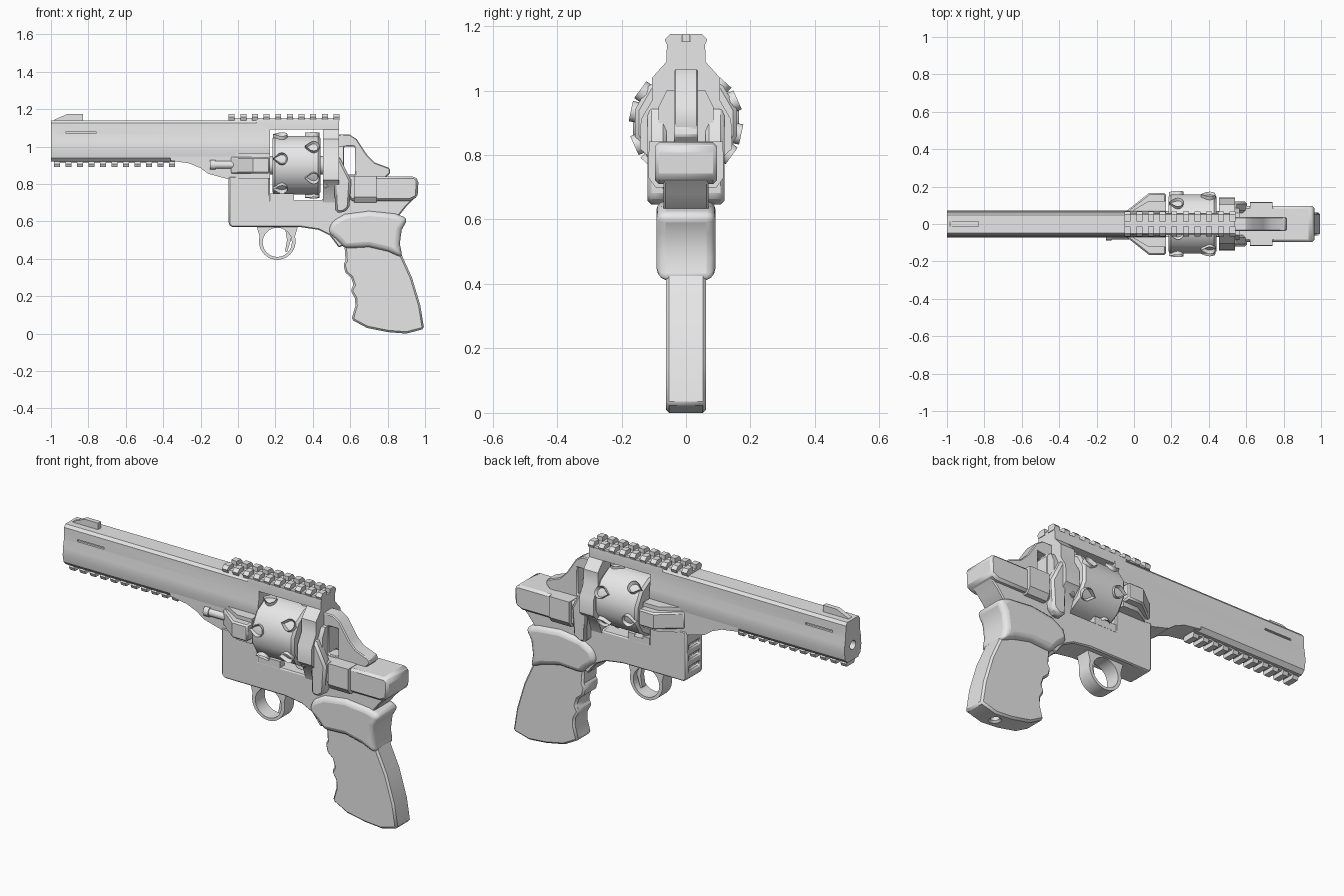
import bpy, bmesh
from math import cos, sin, pi, radians
from mathutils import Matrix

default_cube = bpy.data.objects.get("Cube")
if default_cube:
    bpy.data.objects.remove(default_cube)

steel = bpy.data.materials.new("grey_steel")
steel.use_nodes = True
steel.diffuse_color = (.8, .8, .8, 1)
steel.node_tree.nodes["Principled BSDF"].inputs["Base Color"].default_value = steel.diffuse_color
parts = []


def add_object(name, bm):
    bmesh.ops.recalc_face_normals(bm, faces=bm.faces)
    mesh = bpy.data.meshes.new(name)
    bm.to_mesh(mesh)
    bm.free()
    mesh.materials.append(steel)
    obj = bpy.data.objects.new(name, mesh)
    bpy.context.collection.objects.link(obj)
    parts.append(obj)
    return obj


def bevel(obj, width, segments=1):
    mod = obj.modifiers.new("edge_bevel", "BEVEL")
    mod.width, mod.segments = width, segments
    mod.limit_method, mod.angle_limit = "ANGLE", radians(40)
    return obj


def prism(name, profile, low, high, axis="Y"):
    """Extrude a profile along an axis; the profile uses the other two axes."""
    place = {"X": lambda u, v, w: (w, u, v),
             "Y": lambda u, v, w: (u, w, v),
             "Z": lambda u, v, w: (u, v, w)}[axis]
    bm = bmesh.new()
    ends = [[bm.verts.new(place(u, v, w)) for u, v in profile] for w in (low, high)]
    for end in ends:
        bm.faces.new(end)
    for i in range(len(profile)):
        bm.faces.new((ends[0][i - 1], ends[0][i], ends[1][i], ends[1][i - 1]))
    return add_object(name, bm)


def slab(name, profile, half):
    return prism(name, profile, -half, half)


def section(name, half_profile, low, high):
    """Extrude a left-right symmetric cross-section along x."""
    mirrored = [(-y, z) for y, z in reversed(half_profile)]
    return prism(name, half_profile + mirrored, low, high, "X")


def box(name, x, y, z):
    return prism(name, [(x[0], z[0]), (x[1], z[0]), (x[1], z[1]), (x[0], z[1])], y[0], y[1])


def circle(u, v, radius, sides=32, start=0):
    return [(u + radius * cos(start + 2 * pi * i / sides),
             v + radius * sin(start + 2 * pi * i / sides)) for i in range(sides)]


def cut(target, cutter):
    cutter.hide_render = True
    mod = target.modifiers.new("cut", "BOOLEAN")
    mod.operation, mod.solver, mod.object = "DIFFERENCE", "EXACT", cutter
    bpy.context.view_layer.objects.active = target
    bpy.ops.object.modifier_apply(modifier=mod.name)
    parts.remove(cutter)
    bpy.data.objects.remove(cutter)


# Barrel with bore and side slots
barrel = section("barrel", [(.048, 1.14), (.06, 1.125), (.062, 1.06), (.07, 1.02),
                            (.072, .98), (.065, .94), (.045, .92)], -1, .17)
cut(barrel, prism("bore", circle(0, 1, .024), -1.1, -.7, "X"))
for side in (-1, 1):
    cut(barrel, box("slot", (-.92, -.76), sorted((side * .05, side * .1)), (1.07, 1.081)))
slab("front_sight", [(-.99, 1.13), (-.98, 1.145), (-.91, 1.175), (-.83, 1.175), (-.83, 1.13)], .013)
slab("underlug", [(-.36, .925), (-.26, .91), (-.2, .885), (-.16, .855), (-.05, .825),
                  (.17, .82), (.17, 1), (-.36, 1)], .066)

# Accessory rails
section("lower_rail_base", [(.03, .93), (.03, .912)], -.98, -.34)
for i in range(11):
    x = -.985 + i * .0615
    section("lower_rail_tooth", [(.03, .92), (.04, .908), (.032, .89)], x, x + .032)
section("top_strap", [(.058, 1.145), (.06, 1.125), (.06, 1.09)], .1, .54)
section("upper_rail_base", [(.05, 1.152), (.058, 1.135)], -.05, .54)
for i in range(10):
    x = -.05 + i * .0623
    for side in (-1, 1):
        prism("upper_rail_tooth", [(side * y, z) for y, z in (
            (.014, 1.14), (.058, 1.14), (.066, 1.158), (.05, 1.175), (.014, 1.175))],
            x, x + .032, "X")

# Lower frame, with grooves in its front
frame = slab("frame", [(-.05, .84), (.17, .84), (.17, .715), (.455, .715), (.455, .835),
                       (.95, .835), (.95, .73), (.9, .68), (.86, .63), (.54, .46), (.49, .525),
                       (.43, .555), (.33, .57), (-.035, .57), (-.05, .585)], .07)
for i in range(3):
    z = .62 + i * .06
    cut(frame, box("groove", (-.1, -.035), (-.045, .045), (z, z + .022)))
bevel(frame, .006)
bevel(slab("frame_rear_block", [(.54, .84), (.945, .84), (.965, .82), (.96, .73), (.92, .71),
                                (.6, .71)], .096), .012)
section("frame_side_plates", [(.115, .842), (.117, .73), (.095, .7)], .62, .74)

# Rear upright and recoil shield
section("rear_upright", [(.058, 1.135), (.06, 1.09), (.105, 1.04), (.105, .97), (.14, .91),
                         (.143, .82), (.1, .78), (.07, .7)], .455, .54)
section("upright_back", [(.06, 1.0), (.085, .95), (.085, .82)], .53, .565)
for side in (-1, 1):
    y = sorted((side * .06, side * .119))
    bevel(prism("shield_tip", [(.455, .95), (.54, .95), (.605, .82), (.595, .67), (.56, .645),
                               (.52, .65), (.515, .8), (.455, .77)], *y), .012)

# Hammer with a see-through opening
hammer = slab("hammer", [(.535, 1.065), (.595, 1.065), (.635, 1.04), (.69, .955), (.73, .915),
                         (.81, .885), (.815, .86), (.79, .835), (.535, .835)], .038)
cut(hammer, box("hammer_hole", (.568, .625), (-.1, .1), (.85, 1)))
bevel(hammer, .005)

# Crane wings in front of the cylinder, ejector rod and axle
wing = [(-.04, .05), (-.04, .07), (.08, .165), (.17, .165), (.17, .05)]
for side in (-1, 1):
    bevel(prism("crane_wing", [(x, side * y) for x, y in wing], .855, .945, "Z"), .008)
    prism("crane_root", [(x, side * y * .75) for x, y in wing], .83, .965, "Z")
    box("crane_foot", (.17, .3), sorted((side * .03, side * .07)), (.71, .75))
prism("ejector_rod", circle(-.062, .902, .021, 16), -.15, .1, "X")
prism("ejector_tip", circle(-.062, .902, .026, 16), -.15, -.12, "X")
prism("cylinder_axle", circle(0, .9, .05, 24), .16, .46, "X")

# Faceted cylinder with raised, hollow teardrop lugs
bevel(prism("cylinder", circle(0, .9, .163, 12, pi / 12), .185, .44, "X"), .012)


def teardrop_lug(x, angle):
    bm = bmesh.new()
    outline = [(-.048, 0)] + [(.03 * cos(a), .032 * sin(a))
                              for a in (radians(d) for d in range(-120, 121, 30))]
    face = bm.faces.new([bm.verts.new((u, v, .145)) for u, v in outline])
    top = bmesh.ops.extrude_face_region(bm, geom=[face])["geom"]
    bmesh.ops.translate(bm, verts=[g for g in top if isinstance(g, bmesh.types.BMVert)],
                        vec=(0, 0, .03))
    cap = [g for g in top if isinstance(g, bmesh.types.BMFace)]
    bmesh.ops.recalc_face_normals(bm, faces=bm.faces)
    bmesh.ops.inset_region(bm, faces=cap, thickness=.011)
    bmesh.ops.translate(bm, verts=cap[0].verts, vec=(0, 0, -.022))
    turn = Matrix.Translation((x, 0, .9)) @ Matrix.Rotation(angle, 4, "X")
    bmesh.ops.transform(bm, matrix=turn, verts=bm.verts)
    add_object("cylinder_lug", bm)


for i in range(6):
    teardrop_lug(.235, radians(i * 60 + 18))
    teardrop_lug(.405, radians(i * 60 - 6))

# Trigger and its ring guard
arc = [(.21 + .098 * cos(a), .493 + .098 * sin(a))
       for a in (radians(d) for d in range(165, 376, 10))]
guard = slab("trigger_guard", [(.1, .575)] + arc + [(.32, .575)], .04)
cut(guard, slab("guard_hole", circle(.21, .488, .078), .1))
slab("trigger", [(.25, .575), (.29, .575), (.283, .5), (.262, .435), (.252, .44), (.262, .5)], .015)

# Grip with finger grooves, and the flared collar above it
grip = slab("grip", [(.57, .52), (.57, .46), (.575, .39), (.563, .37), (.575, .325), (.605, .3),
                     (.618, .26), (.602, .23), (.625, .19), (.628, .15), (.607, .075),
                     (.69, .03), (.8, .008), (.9, 0), (.995, .025), (.975, .15), (.93, .3),
                     (.88, .41), (.84, .52)], .062)
cut(grip, prism("grip_hole", circle(.86, 0, .022, 20), -.1, .08, "Z"))
bevel(grip, .01)
bevel(slab("grip_collar", [(.48, .54), (.5, .6), (.57, .64), (.7, .657), (.84, .643), (.91, .615),
                           (.875, .555), (.865, .48), (.88, .405), (.8, .44), (.7, .463),
                           (.57, .455), (.53, .5)], .092), .028, 3)

# Smooth rounded areas while keeping hard edges
bpy.ops.object.select_all(action="DESELECT")
for obj in parts:
    obj.select_set(True)
bpy.context.view_layer.objects.active = barrel
bpy.ops.object.shade_smooth_by_angle(angle=radians(32))
